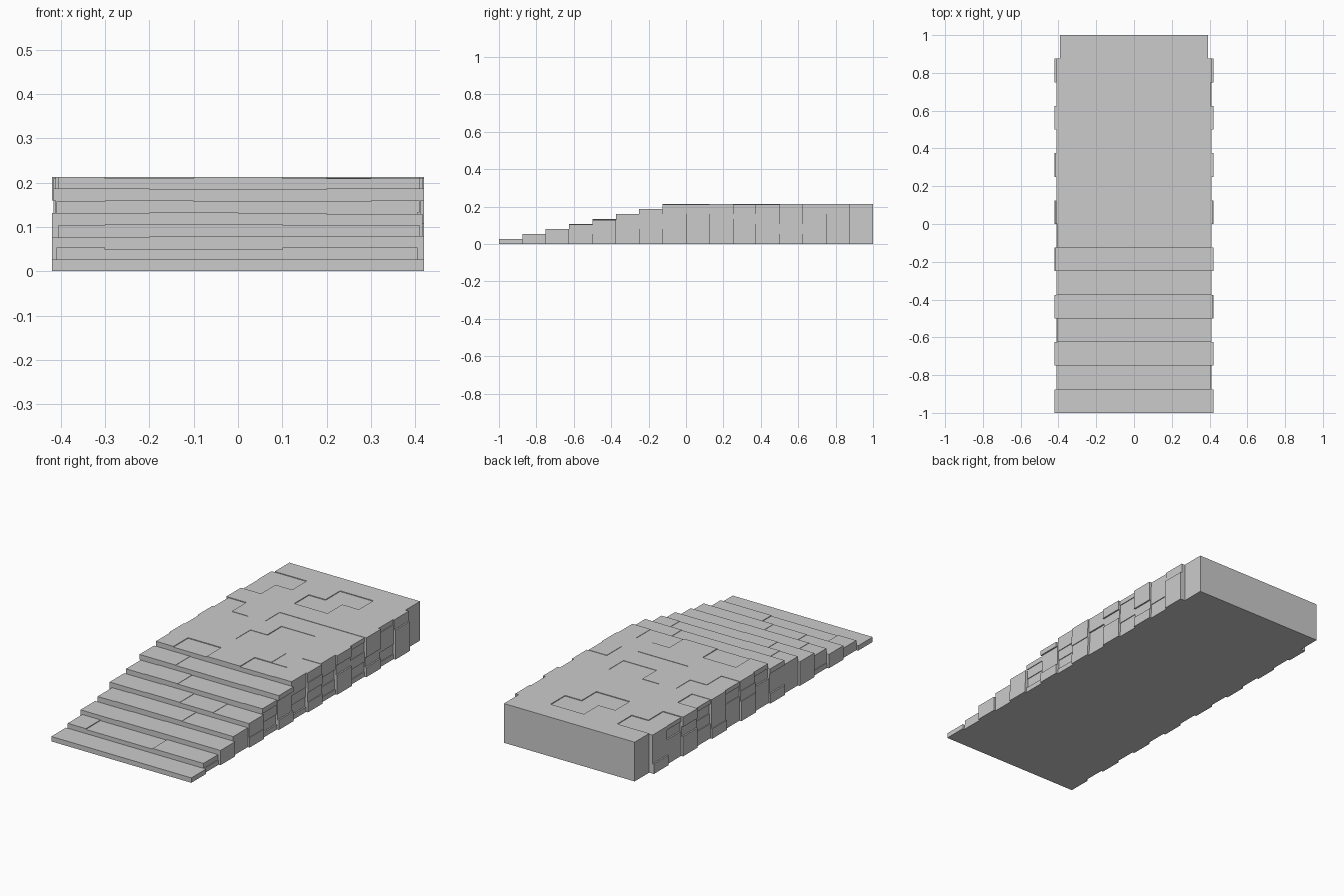
import bpy, bmesh, random

if "Cube" in bpy.data.objects:
    bpy.data.objects.remove(bpy.data.objects["Cube"])

random.seed(4)
ROWS, DEPTH, RISE = 16, 0.125, 0.0266
CORE_X, CAP = 0.37, 0.008


def row_y(i):
    return -1 + i * DEPTH


def row_top(i):
    return RISE * min(i + 1, 8)


def add_box(bm, x0, x1, y0, y1, z0, z1):
    v = [bm.verts.new((x, y, z)) for x in (x0, x1) for y in (y0, y1) for z in (z0, z1)]
    for f in ((0, 1, 3, 2), (4, 6, 7, 5), (0, 4, 5, 1), (2, 3, 7, 6), (0, 2, 6, 4), (1, 5, 7, 3)):
        bm.faces.new([v[k] for k in f])


def finish(bm, name):
    bmesh.ops.recalc_face_normals(bm, faces=bm.faces)
    me = bpy.data.meshes.new(name)
    bm.to_mesh(me)
    bm.free()
    bpy.context.collection.objects.link(bpy.data.objects.new(name, me))


# Stepped core: side profile extruded across the width
bm = bmesh.new()
profile = [(1, 0), (-1, 0)]
for i in range(8):
    z = row_top(i) - CAP
    profile += [(row_y(i), z), (row_y(i + 1) if i < 7 else 1, z)]
face = bm.faces.new([bm.verts.new((-CORE_X, y, z)) for y, z in profile])
ext = bmesh.ops.extrude_face_region(bm, geom=[face])
bmesh.ops.translate(bm, vec=(2 * CORE_X, 0, 0),
                    verts=[g for g in ext["geom"] if isinstance(g, bmesh.types.BMVert)])
finish(bm, "stair_core")

walls, tops = bmesh.new(), bmesh.new()
for i in range(ROWS):
    y0, y1, top = row_y(i), row_y(i + 1), row_top(i)
    last = i == ROWS - 1
    width = 0.392 if last else (0.42 if i % 2 == 0 else 0.409)

    # Side wall stones in courses, staggered between neighbouring columns
    edge = {}
    for s in (-1, 1):
        z, n = 0.0, (1 if i % 2 else 2)
        while z < top - CAP - 1e-4:
            z_next = min(z + n * RISE, top - CAP)
            if last:
                z_next = top - CAP
            elif top - CAP - z_next < 0.01:
                z_next = top - CAP
            out = width if last or z == 0 else width - random.choice((0, 0, 0.004, 0.008))
            add_box(walls, *sorted((s * CORE_X, s * out)), y0, y1, z, z_next)
            edge[s] = out
            z, n = z_next, 2

    # Tread and platform stones in a half-offset bond
    joints = [-0.3, -0.1, 0.1, 0.3] if i % 2 else [-0.2, 0, 0.2]
    xs = [-edge[-1]] + ([] if last else joints) + [edge[1]]
    for x0, x1 in zip(xs, xs[1:]):
        drop = 0 if last or i == 0 else random.choice((0, 0, 0.002, 0.004))
        add_box(tops, x0, x1, y0, y1, top - CAP, top - drop)

finish(walls, "side_wall_stones")
finish(tops, "tread_and_platform_stones")
